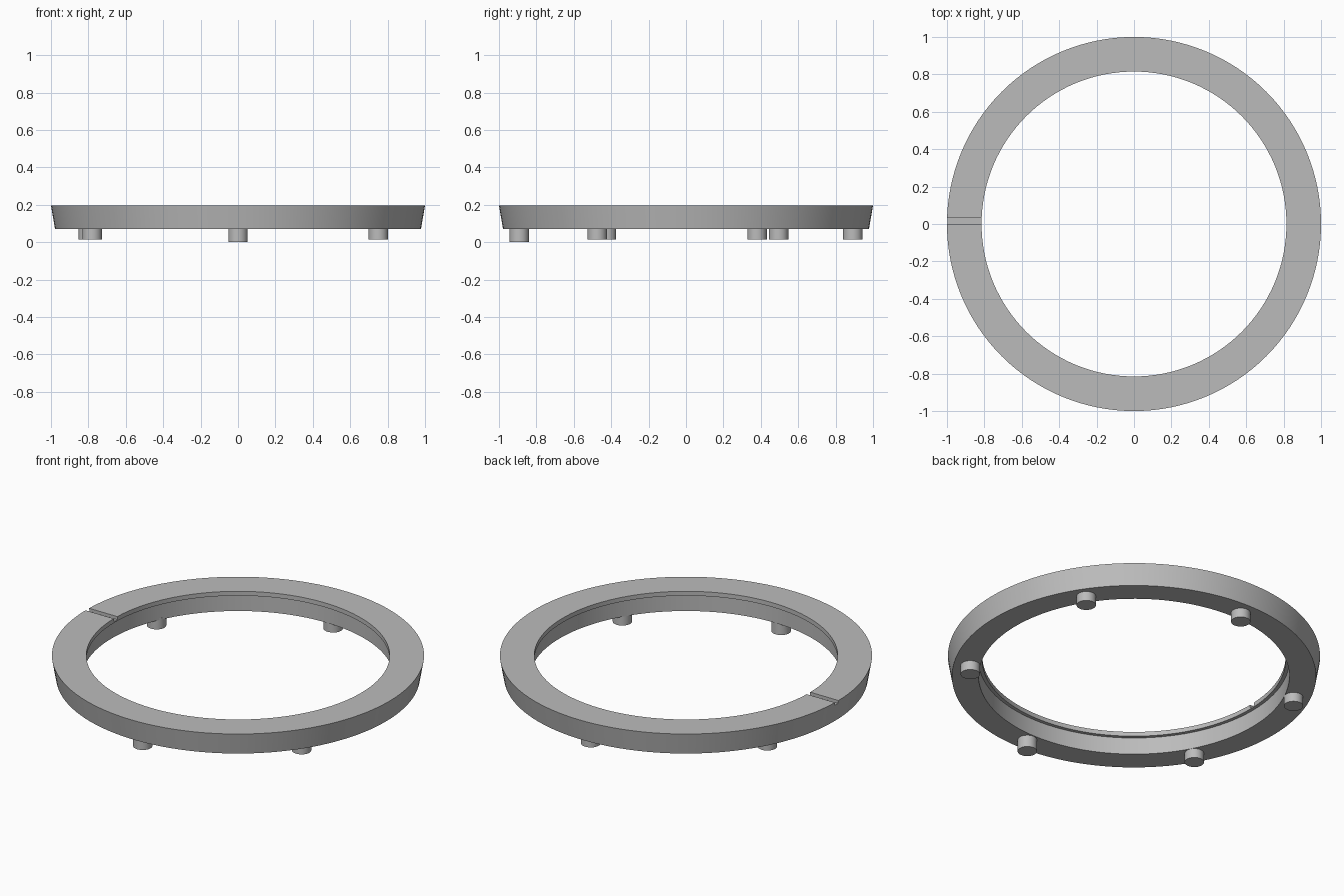
import bpy
import bmesh
from math import radians, cos, sin, tau

cube = bpy.data.objects.get("Cube")
if cube:
    bpy.data.objects.remove(cube, do_unlink=True)

GREY = (0.5, 0.5, 0.5, 1.0)
mat = bpy.data.materials.new("grey plastic")
mat.use_nodes = True
mat.diffuse_color = GREY
mat.node_tree.nodes["Principled BSDF"].inputs["Base Color"].default_value = GREY


def add_object(name, bm):
    bmesh.ops.recalc_face_normals(bm, faces=bm.faces)
    mesh = bpy.data.meshes.new(name)
    bm.to_mesh(mesh)
    bm.free()
    mesh.materials.append(mat)
    obj = bpy.data.objects.new(name, mesh)
    bpy.context.collection.objects.link(obj)
    return obj


def shade(obj):
    bpy.ops.object.select_all(action='DESELECT')
    obj.select_set(True)
    bpy.context.view_layer.objects.active = obj
    bpy.ops.object.shade_smooth_by_angle(angle=radians(30))


def lathe(name, profile, sides):
    """Revolve a closed (radius, z) profile around the z axis."""
    bm = bmesh.new()
    rings = [[bm.verts.new((r * cos(tau * i / sides), r * sin(tau * i / sides), z))
              for r, z in profile] for i in range(sides)]
    n = len(profile)
    for i in range(sides):
        a, b = rings[i], rings[(i + 1) % sides]
        for j in range(n):
            k = (j + 1) % n
            bm.faces.new((a[j], b[j], b[k], a[k]))
    return add_object(name, bm)


# Tapered ring with a thin overhanging lip around the inside of the top
TOP, BASE = 0.196, 0.07
ring = lathe("ring", [(0.978, BASE), (1.0, TOP), (0.815, TOP),
                      (0.815, TOP - 0.026), (0.835, TOP - 0.026), (0.835, BASE)], 128)

# Shallow radial groove across the top on the right side
bm = bmesh.new()
bmesh.ops.create_cube(bm, size=1.0)
bmesh.ops.scale(bm, vec=(0.4, 0.032, 0.1), verts=bm.verts)
bmesh.ops.translate(bm, vec=(-0.9, 0.016, TOP - 0.018 + 0.05), verts=bm.verts)
cutter = add_object("groove_cutter", bm)
cutter.hide_render = True
cut = ring.modifiers.new("groove", 'BOOLEAN')
cut.operation = 'DIFFERENCE'
cut.solver = 'EXACT'
cut.object = cutter
bpy.ops.object.select_all(action='DESELECT')
bpy.context.view_layer.objects.active = ring
ring.select_set(True)
bpy.ops.object.modifier_apply(modifier=cut.name)
bpy.data.objects.remove(cutter, do_unlink=True)
shade(ring)

# Round pegs under the ring: the front one is slightly longer
pegs = {
    "front_peg": (0.0, -0.892, 0.0),
    "back_peg": (0.0, 0.892, 0.015),
    "front_left_peg": (0.75, -0.475, 0.015),
    "back_left_peg": (0.75, 0.495, 0.015),
    "front_right_peg": (-0.78, -0.425, 0.015),
    "back_right_peg": (-0.8, 0.38, 0.015),
}
for name, (x, y, z) in pegs.items():
    height = BASE + 0.01 - z
    bm = bmesh.new()
    bmesh.ops.create_cone(bm, cap_ends=True, segments=32,
                          radius1=0.052, radius2=0.052, depth=height)
    bmesh.ops.translate(bm, vec=(x, y, z + height / 2), verts=bm.verts)
    shade(add_object(name, bm))
